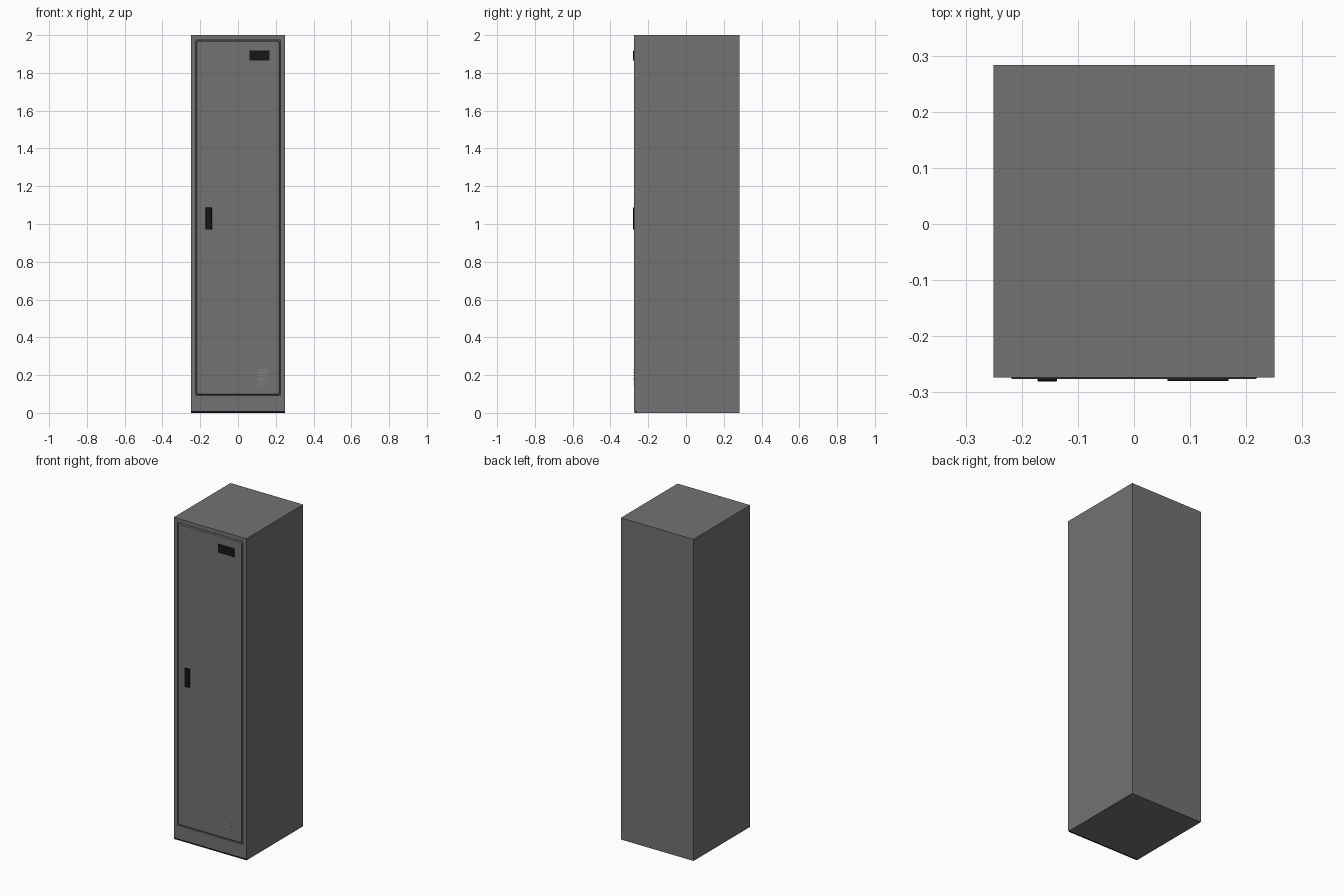
import bpy, bmesh

if "Cube" in bpy.data.objects:
    bpy.data.objects.remove(bpy.data.objects["Cube"])


def material(name, value):
    m = bpy.data.materials.new(name)
    m.diffuse_color = (value, value, value, 1)
    m.use_nodes = True
    m.node_tree.nodes["Principled BSDF"].inputs["Base Color"].default_value = m.diffuse_color
    return m


STEEL = material("dark_steel", 0.17)
BLACK = material("black_plastic", 0.008)
PALE = material("vent_grey", 0.25)


def box(name, x, y, z, mat, bevel=0):
    """Box from (min, max) ranges on each axis."""
    bm = bmesh.new()
    bmesh.ops.create_cube(bm, size=1)
    for v in bm.verts:
        v.co = [r[0] if c < 0 else r[1] for c, r in zip(v.co, (x, y, z))]
    mesh = bpy.data.meshes.new(name)
    bm.to_mesh(mesh)
    bm.free()
    mesh.materials.append(mat)
    ob = bpy.data.objects.new(name, mesh)
    bpy.context.collection.objects.link(ob)
    if bevel:
        mod = ob.modifiers.new("edge", "BEVEL")
        mod.width = bevel
        mod.segments = 1
    return ob


# Cabinet shell, its front set back behind the frame
box("cabinet_body", (-0.25, 0.25), (-0.262, 0.283), (0, 2), STEEL)

# Front frame around the door opening
FY = (-0.274, -0.262)
box("frame_top", (-0.25, 0.25), FY, (1.975, 2), STEEL)
box("frame_bottom", (-0.25, 0.25), FY, (0.01, 0.092), STEEL)
for side, x in (("left", (-0.25, -0.226)), ("right", (0.226, 0.25))):
    box("frame_" + side, x, FY, (0.092, 1.975), STEEL)
box("base_strip", (-0.25, 0.25), (-0.273, -0.262), (0, 0.01), BLACK)

# Door with a thin shadow gap
box("door", (-0.222, 0.222), (-0.276, -0.262), (0.096, 1.971), STEEL, 0.005)

# Handle and name plate holder
box("handle", (-0.172, -0.137), (-0.281, -0.275), (0.97, 1.087), BLACK, 0.002)
box("label_holder", (0.06, 0.168), (-0.28, -0.275), (1.865, 1.918), BLACK)

# Ventilation slats
for i in range(6):
    z = 0.15 + i * 0.015
    box(f"vent_slat_{i + 1}", (0.106, 0.158), (-0.277, -0.275), (z, z + 0.006), PALE)
